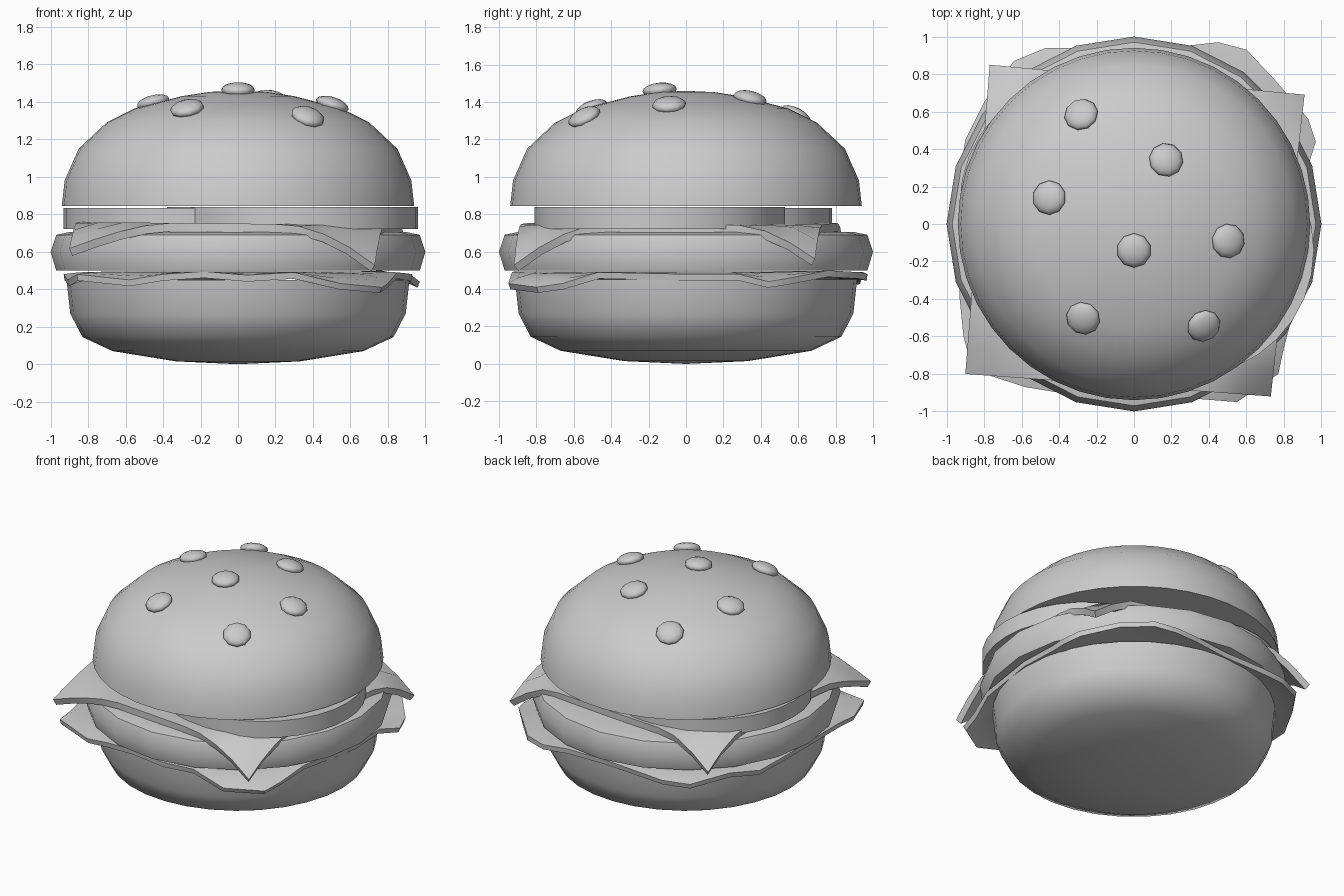
import bpy, bmesh, math
from mathutils import Vector, Matrix

if "Cube" in bpy.data.objects:
    bpy.data.objects.remove(bpy.data.objects["Cube"])


def finish(name, bm, thickness=0, angle=40):
    """Turn a bmesh into a named object, thicken it downward if asked, and shade it."""
    bmesh.ops.recalc_face_normals(bm, faces=bm.faces)
    mesh = bpy.data.meshes.new(name)
    bm.to_mesh(mesh)
    bm.free()
    obj = bpy.data.objects.new(name, mesh)
    bpy.context.collection.objects.link(obj)
    bpy.ops.object.select_all(action='DESELECT')
    obj.select_set(True)
    bpy.context.view_layer.objects.active = obj
    if thickness:
        # Sheets are open, so make sure their faces look up before thickening
        if sum(p.normal.z for p in mesh.polygons) < 0:
            mesh.flip_normals()
        mod = obj.modifiers.new("thickness", 'SOLIDIFY')
        mod.thickness = thickness
        mod.offset = -1
        bpy.ops.object.modifier_apply(modifier=mod.name)
    bpy.ops.object.shade_smooth_by_angle(angle=math.radians(angle))
    return obj


def lathe(name, profile, segments, center=(0, 0)):
    """Spin an (r, z) profile round a vertical axis."""
    bm = bmesh.new()
    verts = [bm.verts.new((r, 0, z)) for r, z in profile]
    edges = [bm.edges.new(p) for p in zip(verts, verts[1:])]
    bmesh.ops.spin(bm, geom=verts + edges, cent=(0, 0, 0), axis=(0, 0, 1),
                   angle=math.tau, steps=segments, use_duplicate=False)
    bmesh.ops.remove_doubles(bm, verts=bm.verts, dist=1e-4)
    bmesh.ops.translate(bm, verts=bm.verts, vec=(*center, 0))
    return finish(name, bm)


# Buns, patty and tomato slices
TOP = [(0, 1.46), (0.15, 1.453), (0.3, 1.43), (0.55, 1.365), (0.70, 1.29),
       (0.85, 1.15), (0.925, 0.98), (0.94, 0.845), (0, 0.845)]
lathe("bottom_bun", [(0, 0), (0.33, 0.015), (0.67, 0.07), (0.83, 0.145),
                     (0.895, 0.27), (0.915, 0.45), (0, 0.45)], 32)
lathe("patty", [(0, 0.5), (0.97, 0.5), (1.0, 0.6), (0.97, 0.69), (0.9, 0.705), (0, 0.705)], 20)
lathe("top_bun", TOP, 40)
for i, c in enumerate([(0.29, -0.14), (-0.26, 0.11)]):
    lathe(f"tomato_slice_{i + 1}", [(0, 0.72), (0.67, 0.72), (0.67, 0.838 - 0.005 * i),
                                    (0, 0.838 - 0.005 * i)], 32, c)

# Cheese: a square slice whose corners droop over the patty
CORNERS = [(-0.90, -0.80, 0.12), (0.73, -0.92, 0.21), (0.91, 0.69, 0.21), (-0.77, 0.85, 0.22)]
bm = bmesh.new()
bmesh.ops.create_grid(bm, x_segments=12, y_segments=12, size=1)
for v in bm.verts:
    s, t = (v.co.x + 1) / 2, (v.co.y + 1) / 2
    weights = [(1 - s) * (1 - t), s * (1 - t), s * t, (1 - s) * t]
    x, y, drop = (sum(w * c[k] for w, c in zip(weights, CORNERS)) for k in range(3))
    bend = max(0, (math.hypot(x, y) - 0.92) / 0.25) ** 1.3
    v.co = (x, y, 0.75 - 0.01 * x - drop * bend)
finish("cheese", bm, 0.045)

# Lettuce: a rounded leaf with a wavy rim, given as (x, y, z)
RIM = [(0.93, 0, 0.48), (0.92, 0.28, 0.48), (0.97, 0.44, 0.44), (0.93, 0.56, 0.46),
       (0.76, 0.76, 0.50), (0.60, 0.93, 0.49), (0.45, 0.97, 0.48), (0.27, 0.95, 0.49),
       (0, 0.93, 0.48), (-0.3, 0.94, 0.47), (-0.47, 0.94, 0.46), (-0.64, 0.87, 0.45),
       (-0.80, 0.65, 0.49), (-0.90, 0.45, 0.46), (-0.93, 0.25, 0.48), (-0.93, 0, 0.48),
       (-0.93, -0.4, 0.48), (-0.91, -0.6, 0.45), (-0.86, -0.78, 0.48), (-0.58, -0.87, 0.45),
       (-0.40, -0.90, 0.48), (-0.18, -0.92, 0.495), (0.05, -0.93, 0.475), (0.3, -0.93, 0.49),
       (0.55, -0.95, 0.43), (0.77, -0.80, 0.41), (0.80, -0.66, 0.43), (0.85, -0.47, 0.49)]
bm = bmesh.new()
rings = []
for f, follow in [(0.5, 0), (0.86, 0.15), (0.95, 0.55), (1, 1)]:
    rings.append([bm.verts.new((x * f, y * f, 0.495 + (z - 0.495) * follow)) for x, y, z in RIM])
bm.faces.new(rings[0])
n = len(RIM)
for a, b in zip(rings, rings[1:]):
    for i in range(n):
        bm.faces.new((a[i], b[i], b[(i + 1) % n], a[(i + 1) % n]))
finish("lettuce", bm, 0.035)


# Sesame seeds, lying flat on the bun surface
def bun_surface(r):
    for (r0, z0), (r1, z1) in zip(TOP, TOP[1:]):
        if r0 <= r <= r1:
            return z0 + (z1 - z0) * (r - r0) / (r1 - r0)


SEEDS = [(-0.28, 0.58), (0.17, 0.34), (-0.45, 0.14), (0, -0.14),
         (0.5, -0.09), (-0.27, -0.5), (0.37, -0.54)]
for i, (x, y) in enumerate(SEEDS):
    r = math.hypot(x, y)
    slope = (bun_surface(r - 0.08) - bun_surface(r + 0.08)) / 0.16
    normal = Vector((x / r * slope, y / r * slope, 1)).normalized()
    tilt = normal.to_track_quat('Z', 'Y').to_matrix().to_4x4()
    place = Matrix.Translation(Vector((x, y, bun_surface(r))) + normal * 0.01)
    bm = bmesh.new()
    bmesh.ops.create_uvsphere(bm, u_segments=10, v_segments=8, radius=1,
                              matrix=place @ tilt @ Matrix.Diagonal((0.092, 0.092, 0.04, 1)))
    finish(f"seed_{i + 1}", bm, angle=60)
